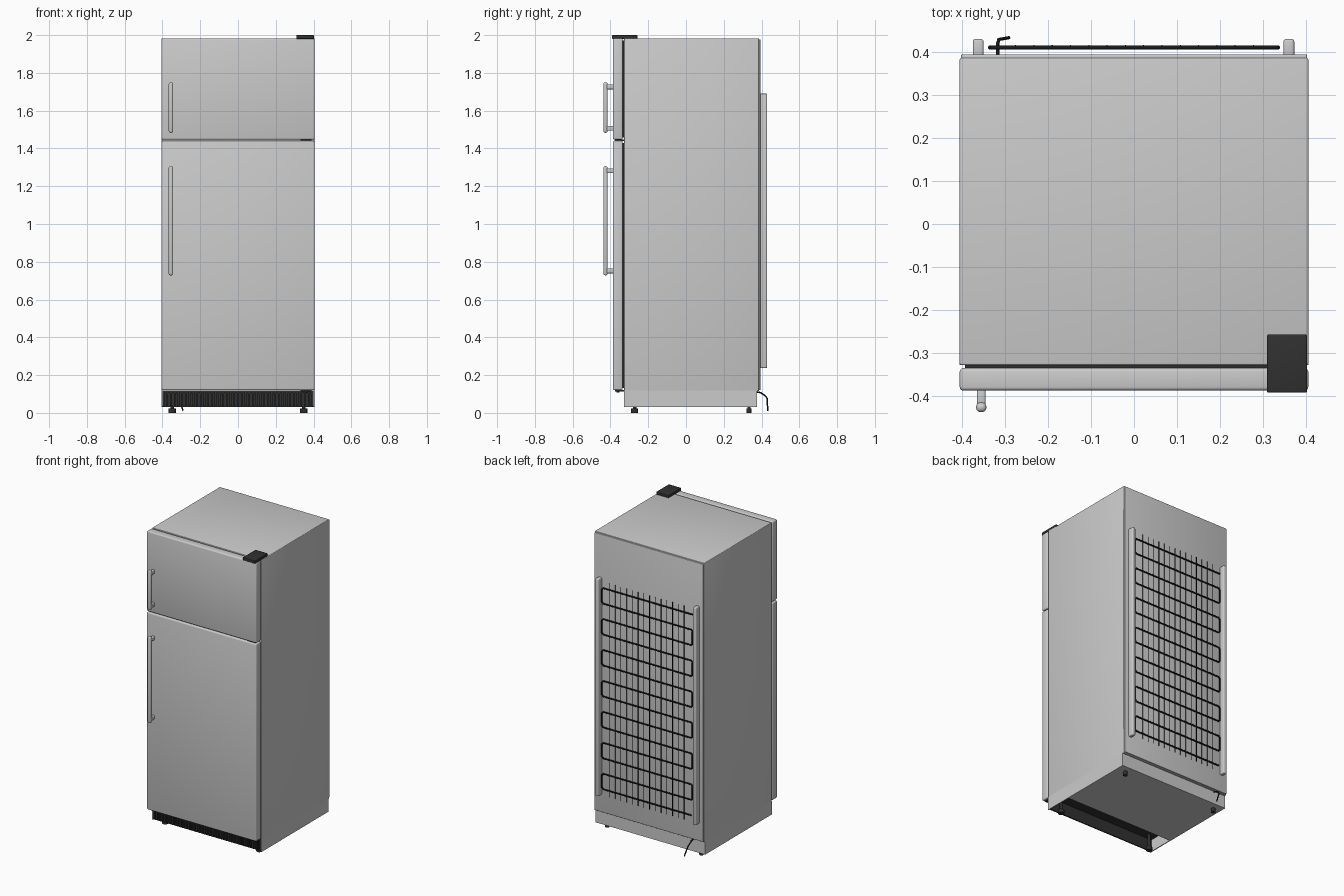
import bpy, math

if "Cube" in bpy.data.objects:
    bpy.data.objects.remove(bpy.data.objects["Cube"])

def material(name, v):
    m = bpy.data.materials.new(name)
    m.diffuse_color = (v, v, v, 1)
    m.use_nodes = True
    m.node_tree.nodes["Principled BSDF"].inputs["Base Color"].default_value = m.diffuse_color
    return m

DARK = material("dark_plastic", 0.03)
BLACK = material("black_metal", 0.01)

def finish(ob, name, mat):
    ob.name = name
    if mat:
        ob.data.materials.append(mat)
    return ob

def box(name, lo, hi, bevel=0.0, mat=None, segs=3):
    """Box between two corners, optionally with rounded edges."""
    bpy.ops.mesh.primitive_cube_add(size=1, location=[(a + b) / 2 for a, b in zip(lo, hi)])
    ob = bpy.context.object
    ob.scale = [b - a for a, b in zip(lo, hi)]
    bpy.ops.object.transform_apply(location=False, rotation=False, scale=True)
    if bevel:
        m = ob.modifiers.new("Bevel", 'BEVEL')
        m.width, m.segments = bevel, segs
        bpy.ops.object.modifier_apply(modifier="Bevel")
        bpy.ops.object.shade_smooth_by_angle(angle=math.radians(35))
    return finish(ob, name, mat)

def cyl(name, loc, r, depth, axis='Z', mat=None, verts=20):
    rot = (math.pi / 2, 0, 0) if axis == 'Y' else (0, 0, 0)
    bpy.ops.mesh.primitive_cylinder_add(vertices=verts, radius=r, depth=depth, location=loc, rotation=rot)
    bpy.ops.object.shade_smooth_by_angle(angle=math.radians(40))
    return finish(bpy.context.object, name, mat)

def tube(name, paths, r, mat=None, res=2):
    cu = bpy.data.curves.new(name, 'CURVE')
    cu.dimensions = '3D'
    cu.bevel_depth, cu.bevel_resolution, cu.use_fill_caps = r, res, True
    for pts in paths:
        sp = cu.splines.new('POLY')
        sp.points.add(len(pts) - 1)
        for p, co in zip(sp.points, pts):
            p.co = (*co, 1)
    ob = bpy.data.objects.new(name, cu)
    bpy.context.collection.objects.link(ob)
    return finish(ob, name, mat)

# Cabinet, back panel and base
box("cabinet", (-.405, -.328, .115), (.405, .386, 1.983), .004)
box("back_panel", (-.402, .38, .12), (.402, .394, 1.978), .003)
box("base_tray", (-.403, -.14, .03), (.403, .376, .12))
for s, n in ((-1, "left"), (1, "right")):
    x0, x1 = sorted((s * .399, s * .405))
    box(n + "_base_side", (x0, -.328, .03), (x1, .376, .12))
box("base_cavity_roof", (-.399, -.318, .11), (.399, -.14, .118), mat=DARK)

# Kick grille with vertical ribs
box("kick_grille", (-.4, -.32, .03), (.4, -.312, .117), mat=DARK)
box("grille_top_rail", (-.4, -.328, .105), (.4, -.318, .117), mat=DARK)
for i in range(41):
    x = -.394 + i * .0197
    box("grille_rib", (x - .005, -.328, .036), (x + .005, -.319, .108), mat=DARK)

# Doors, gaskets and handles
def door(name, z0, z1, h0, h1):
    box(name + "_door", (-.405, -.387, z0), (.405, -.335, z1), .008)
    box(name + "_gasket", (-.393, -.337, z0 + .012), (.393, -.326, z1 - .012), mat=DARK)
    bar = box(name + "_handle", (-.367, -.437, h0), (-.343, -.415, h1), .0095)
    for z in (h0 + .024, h1 - .024):
        box(name + "_handle_post", (-.365, -.425, z - .013), (-.345, -.383, z + .013), .005)

door("fridge", .12, 1.441, .728, 1.306)
door("freezer", 1.447, 1.983, 1.483, 1.75)

# Hinges
box("top_hinge_cover", (.309, -.392, 1.98), (.402, -.257, 2.0), .004, DARK)
for n, z in (("middle", 1.444), ("bottom", .117)):
    box(n + "_hinge", (.33, -.375, z - .004), (.39, -.32, z + .004), mat=DARK)
    cyl(n + "_hinge_pin", (.36, -.36, z), .008, .016, mat=DARK)

# Feet
for x in (-.348, .348):
    cyl("front_foot", (x, -.272, .012), .019, .024, mat=DARK)
    cyl("front_foot_stem", (x, -.272, .065), .009, .1, mat=DARK)
    cyl("rear_foot", (x, .333, .011), .014, .022, mat=DARK)
    cyl("rear_foot_stem", (x, .333, .025), .008, .02, mat=DARK)

# Condenser side rails
for x in (-.362, .36):
    box("condenser_rail", (x - .0125, .385, .237), (x + .0125, .43, 1.69), .006)

# Serpentine condenser tube
rows, ztop, zbot, r = 14, 1.63, .285, .01
pts = []
for i in range(rows):
    z = ztop - i * (ztop - zbot) / (rows - 1)
    a, b = (-.335, .335) if i % 2 == 0 else (.335, -.335)
    s = math.copysign(1, b)
    pts += [(a, .41, z - r if i else z), (a + s * r, .41, z), (b - s * r, .41, z), (b, .41, z - r)]
    if i == rows - 1:
        pts.pop()
    elif i < rows - 1:
        zn = ztop - (i + 1) * (ztop - zbot) / (rows - 1)
        pts.append((b, .41, zn + r))
        # next row starts on the far side of its rounded corner
    if i:
        del pts[-5 if i < rows - 1 else -3]
tube("condenser_tube", [pts], .005, BLACK)

# Vertical condenser wires
wires = [[(-.275 + i * .0425, .414, .245), (-.275 + i * .0425, .414, 1.675)] for i in range(14)]
tube("condenser_wires", wires, .002, BLACK, 1)

# Power cord
tube("power_cord", [[(-.317, .37, .112), (-.317, .395, .107), (-.317, .418, .092),
                     (-.314, .429, .078), (-.302, .431, .045), (-.291, .433, .012)]], .004, BLACK)
